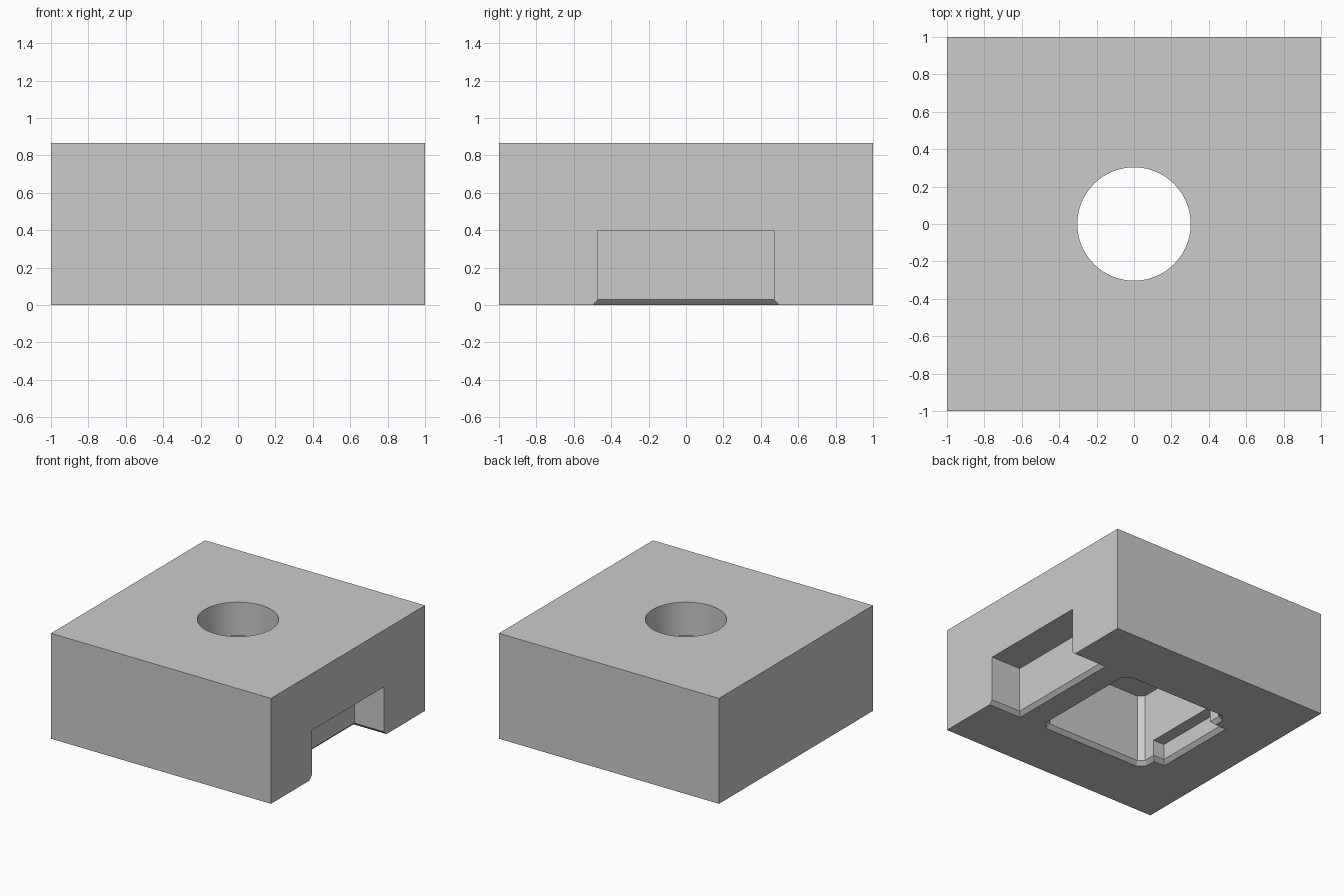
import bpy
import bmesh
import math

old = bpy.data.objects.get("Cube")
if old:
    bpy.data.objects.remove(old, do_unlink=True)

HEIGHT = 0.866
BEVEL = 0.03      # flare around the openings on the underside

grey = bpy.data.materials.new("plain grey")
grey.use_nodes = True
COLOUR = (0.6, 0.6, 0.6, 1)
grey.diffuse_color = COLOUR
grey.node_tree.nodes["Principled BSDF"].inputs["Base Color"].default_value = COLOUR


def outline(hx, hy, cut):
    """Rectangle, with its corners cut off if cut is above zero."""
    if cut <= 0:
        return [(-hx, -hy), (hx, -hy), (hx, hy), (-hx, hy)]
    return [(cut - hx, -hy), (hx - cut, -hy), (hx, cut - hy), (hx, hy - cut),
            (hx - cut, hy), (cut - hx, hy), (-hx, hy - cut), (-hx, cut - hy)]


def loft(name, lower, upper, z0, z1, cx=0):
    """Solid between two outlines with equal point counts."""
    bm = bmesh.new()
    a = [bm.verts.new((cx + x, y, z0)) for x, y in lower]
    b = [bm.verts.new((cx + x, y, z1)) for x, y in upper]
    n = len(a)
    bm.faces.new(a[::-1])
    bm.faces.new(b)
    for i in range(n):
        j = (i + 1) % n
        bm.faces.new((a[i], a[j], b[j], b[i]))
    mesh = bpy.data.meshes.new(name)
    bm.to_mesh(mesh)
    bm.free()
    mesh.materials.append(grey)
    obj = bpy.data.objects.new(name, mesh)
    bpy.context.collection.objects.link(obj)
    return obj


def opening(name, hx, hy, top, cut=0, cx=0):
    """Straight-walled cutter plus the flared cutter at its mouth."""
    base = outline(hx, hy, cut)
    walls = loft(name, base, base, -0.1, top, cx)

    def grown(d):
        c = cut + d * (2 - math.sqrt(2)) if cut else 0
        return outline(hx + d, hy + d, c)
    flare = loft(name + "_flare", grown(2 * BEVEL), grown(-BEVEL),
                 -BEVEL, 2 * BEVEL, cx)
    return [walls, flare]


# Square block
square = outline(1, 1, 0)
block = loft("block", square, square, 0, HEIGHT)

# Underside pocket, its two side tabs, and the slot in the +x side
cutters = opening("pocket_cutter", 0.47, 0.47, 0.59, cut=0.04)
cutters += opening("tab_cutter", 0.57, 0.33, 0.16)
cutters += opening("slot_cutter", 0.27, 0.47, 0.4, cx=1)

# Round hole from the top into the pocket
SIDES = 64
circle = [(0.303 * math.cos(math.tau * i / SIDES),
           0.303 * math.sin(math.tau * i / SIDES)) for i in range(SIDES)]
cutters.append(loft("hole_cutter", circle, circle, 0.5, 1))

# Cut the openings and discard the cutters
bpy.ops.object.select_all(action='DESELECT')
bpy.context.view_layer.objects.active = block
block.select_set(True)
for cutter in cutters:
    cutter.hide_render = True
    mod = block.modifiers.new(cutter.name, 'BOOLEAN')
    mod.operation = 'DIFFERENCE'
    mod.solver = 'EXACT'
    mod.object = cutter
    bpy.ops.object.modifier_apply(modifier=mod.name)
for cutter in cutters:
    bpy.data.objects.remove(cutter, do_unlink=True)

bpy.ops.object.shade_smooth_by_angle(angle=math.radians(25))
